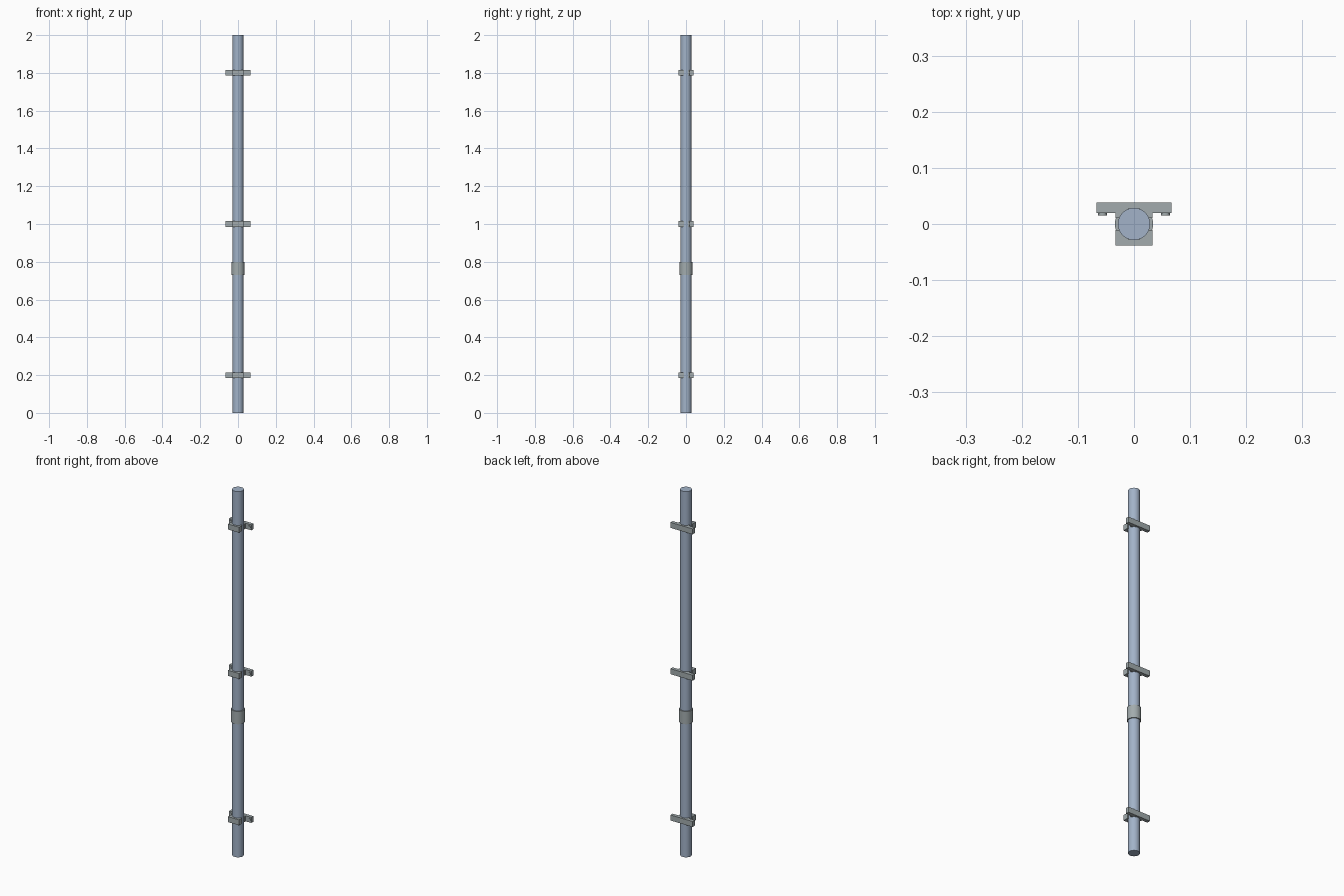
import bpy, bmesh, math
from mathutils import Matrix

if "Cube" in bpy.data.objects:
    bpy.data.objects.remove(bpy.data.objects["Cube"])

R = 0.0288        # pipe radius
GAP = 0.0105      # half of the slit between the clamp halves
W = 0.033         # clamp half width
H = 0.03          # clamp height


def material(name, rgb):
    m = bpy.data.materials.new(name)
    m.diffuse_color = (*rgb, 1)
    m.use_nodes = True
    m.node_tree.nodes["Principled BSDF"].inputs["Base Color"].default_value = m.diffuse_color
    return m


blue = material("pipe_blue", (0.36, 0.45, 0.58))
grey = material("fitting_grey", (0.36, 0.41, 0.42))


def finish(name, bm, mat, smooth=False):
    bmesh.ops.recalc_face_normals(bm, faces=bm.faces)
    me = bpy.data.meshes.new(name)
    bm.to_mesh(me)
    bm.free()
    ob = bpy.data.objects.new(name, me)
    bpy.context.collection.objects.link(ob)
    me.materials.append(mat)
    if smooth:
        bpy.ops.object.select_all(action='DESELECT')
        ob.select_set(True)
        bpy.context.view_layer.objects.active = ob
        bpy.ops.object.shade_smooth_by_angle(angle=math.radians(35))
    return ob


def cylinder(name, r, depth, matrix, mat, sides=48):
    bm = bmesh.new()
    bmesh.ops.create_cone(bm, cap_ends=True, segments=sides, radius1=r,
                          radius2=r, depth=depth, matrix=matrix)
    return finish(name, bm, mat, True)


def slab(name, outline, z, mat):
    """Extrude a plan outline to the clamp height, centred on z."""
    bm = bmesh.new()
    face = bm.faces.new([bm.verts.new((x, y, z - H / 2)) for x, y in outline])
    top = bmesh.ops.extrude_face_region(bm, geom=[face])["geom"]
    verts = [g for g in top if isinstance(g, bmesh.types.BMVert)]
    bmesh.ops.translate(bm, verts=verts, vec=(0, 0, H))
    return finish(name, bm, mat, True)


# saddle arc hugging the pipe, from +x to -x on the +y side
a0 = math.asin(GAP / R)
arc = []
for i in range(17):
    a = a0 + (math.pi - 2 * a0) * i / 16
    arc.append((R * math.cos(a), R * math.sin(a)))

# pipe and coupling sleeve
cylinder("pipe", R, 2.0, Matrix.Translation((0, 0, 1)), blue)
cylinder("coupling", 0.034, 0.07, Matrix.Translation((0, 0, 0.765)), grey)

# wall clamps: front cap, back plate with short arms, two screw heads
for n, z in enumerate((0.2, 1.0, 1.8), 1):
    front = [(x, -y) for x, y in arc] + [(-W, -GAP), (-W, -0.0385), (W, -0.0385), (W, -GAP)]
    slab(f"clamp_front_{n}", front, z, grey)
    back = arc + [(-W, GAP), (-W, 0.0195), (-0.067, 0.0195), (-0.067, 0.0385),
                  (0.067, 0.0385), (0.067, 0.0195), (W, 0.0195), (W, GAP)]
    slab(f"clamp_back_{n}", back, z, grey)
    for side, sx in (("left", -1), ("right", 1)):
        m = Matrix.Translation((sx * 0.056, 0.0185, z)) @ Matrix.Rotation(math.pi / 2, 4, 'X')
        cylinder(f"screw_{side}_{n}", 0.008, 0.006, m, grey, 16)
